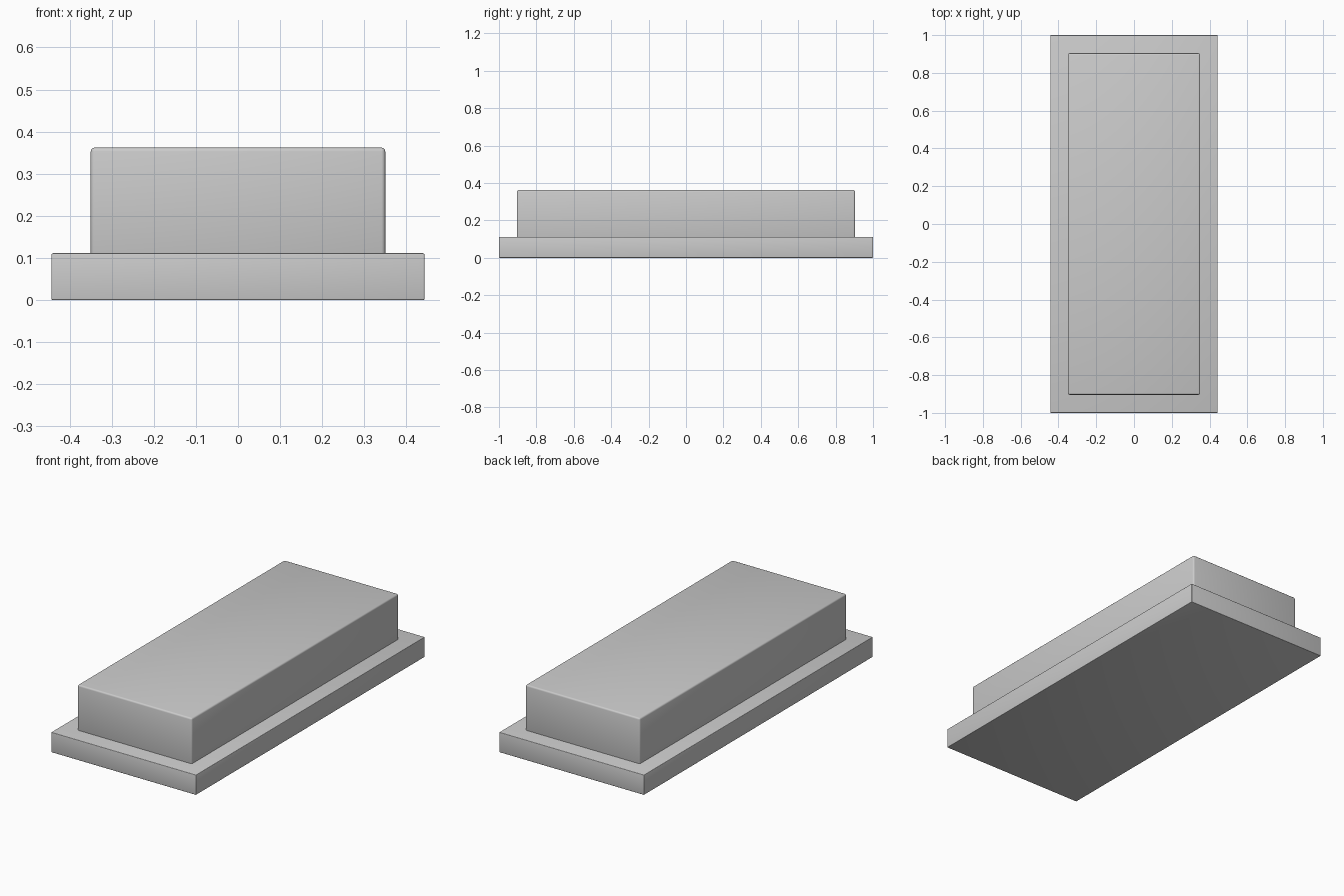
import bpy

if "Cube" in bpy.data.objects:
    bpy.data.objects.remove(bpy.data.objects["Cube"])


def rounded_box(name, size, z0, radius):
    """Box standing at height z0 with finely rounded edges."""
    bpy.ops.mesh.primitive_cube_add(size=1, location=(0, 0, z0 + size[2] / 2))
    obj = bpy.context.object
    obj.name = name
    obj.scale = size
    bpy.ops.object.transform_apply(location=False, rotation=False, scale=True)
    bevel = obj.modifiers.new("edge_rounding", 'BEVEL')
    bevel.width = radius
    bevel.segments = 3
    bpy.ops.object.modifier_apply(modifier=bevel.name)
    bpy.ops.object.shade_smooth_by_angle()
    return obj


# Wide flat plinth
rounded_box("base_plate", (0.886, 2.0, 0.111), 0.0, 0.003)

# Raised block, sunk slightly into the plinth so its lower rounding is hidden
rounded_box("upper_block", (0.70, 1.808, 0.261), 0.101, 0.009)
